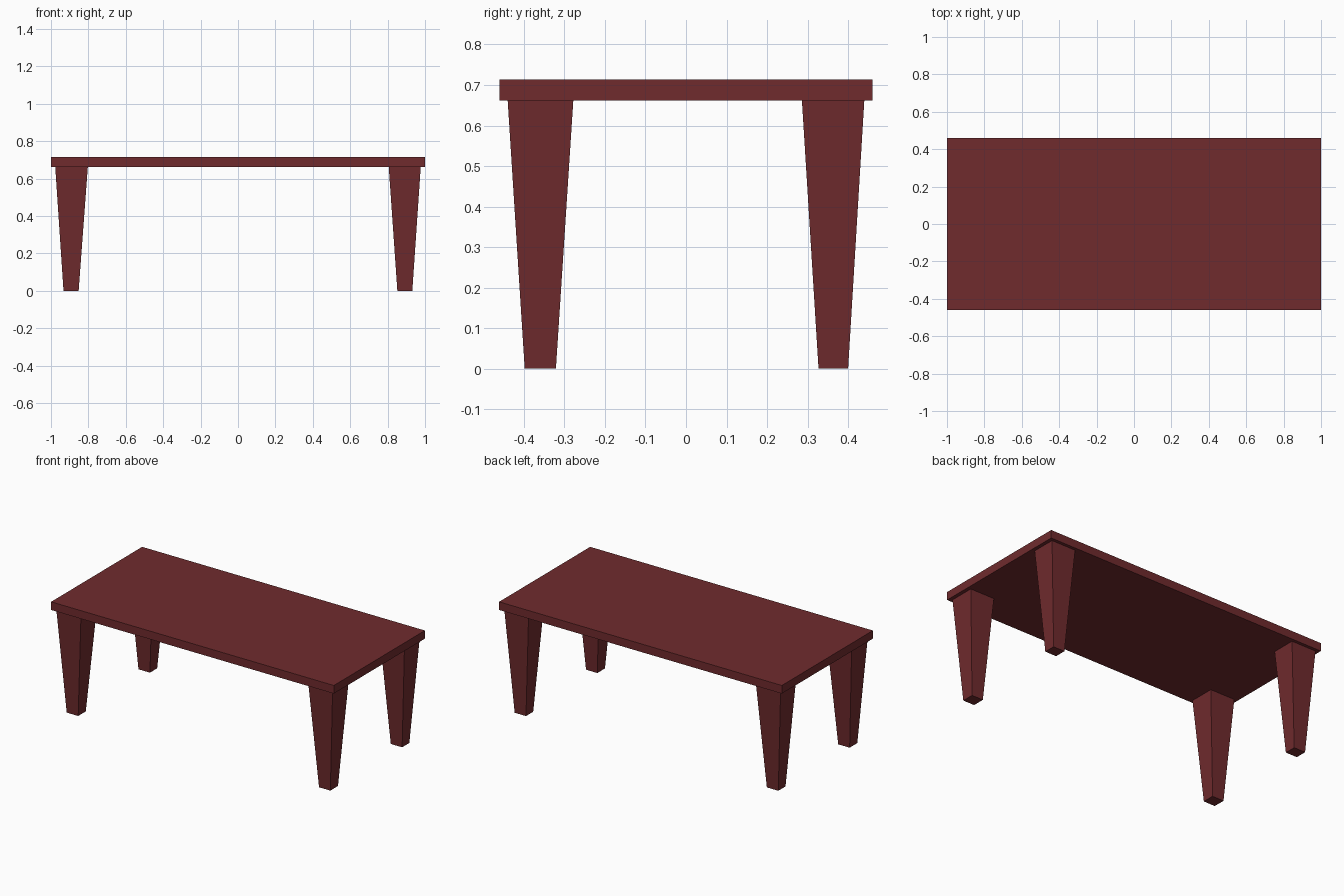
import bpy, bmesh

if "Cube" in bpy.data.objects:
    bpy.data.objects.remove(bpy.data.objects["Cube"])

wood = bpy.data.materials.new("dark_red_wood")
wood.diffuse_color = (0.16, 0.024, 0.027, 1)
wood.use_nodes = True
wood.node_tree.nodes["Principled BSDF"].inputs["Base Color"].default_value = wood.diffuse_color


def tapered_block(name, bottom, top, z0, z1):
    """Block between two rectangles given as (x0, x1, y0, y1)."""
    bm = bmesh.new()
    bmesh.ops.create_cube(bm, size=1)
    for v in bm.verts:
        x0, x1, y0, y1 = top if v.co.z > 0 else bottom
        v.co = (x1 if v.co.x > 0 else x0,
                y1 if v.co.y > 0 else y0,
                z1 if v.co.z > 0 else z0)
    mesh = bpy.data.meshes.new(name)
    bm.to_mesh(mesh)
    bm.free()
    mesh.materials.append(wood)
    obj = bpy.data.objects.new(name, mesh)
    bpy.context.collection.objects.link(obj)
    return obj


# Table top
slab = (-1, 1, -0.46, 0.46)
tapered_block("table_top", slab, slab, 0.662, 0.714)

# Legs: (bottom span, top span) along each axis
x_spans = {"left": ((-0.933, -0.852), (-0.977, -0.803)),
           "right": ((0.852, 0.932), (0.806, 0.977))}
y_spans = {"front": ((-0.398, -0.321), (-0.44, -0.278)),
           "back": ((0.327, 0.4), (0.286, 0.44))}
for side, (xb, xt) in x_spans.items():
    for end, (yb, yt) in y_spans.items():
        tapered_block(f"{end}_{side}_leg", xb + yb, xt + yt, 0, 0.662)
